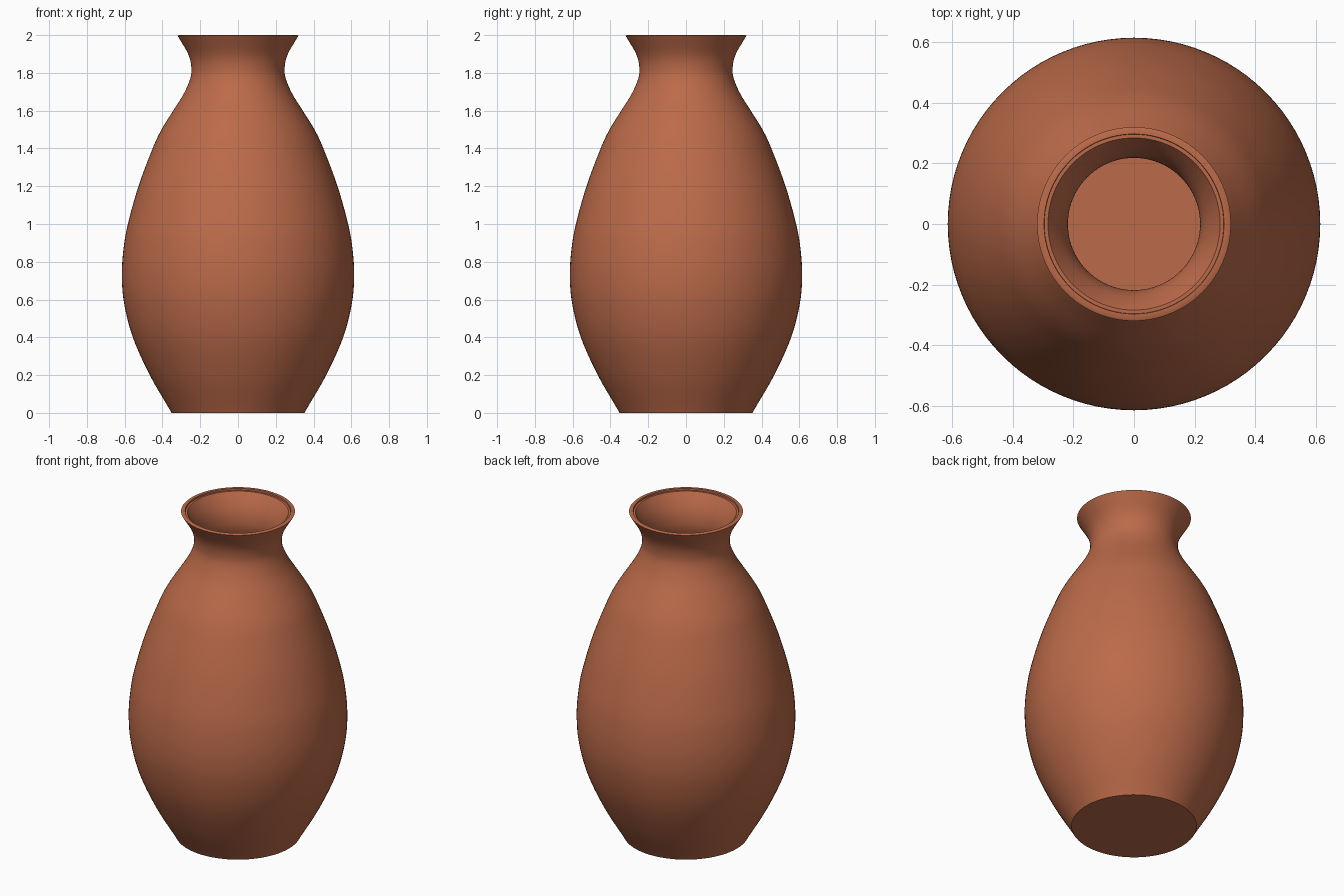
import bpy, bmesh, math
from mathutils import Vector

if "Cube" in bpy.data.objects:
    bpy.data.objects.remove(bpy.data.objects["Cube"])

SEGMENTS, STEPS, WALL = 96, 5, 0.028

# Outer silhouette as (radius, height)
KEYS = [(0.363, 0.02), (0.467, 0.2), (0.557, 0.4), (0.603, 0.58), (0.615, 0.73),
        (0.606, 0.87), (0.583, 1.0), (0.527, 1.2), (0.452, 1.4), (0.405, 1.5),
        (0.343, 1.6), (0.287, 1.69), (0.253, 1.77), (0.247, 1.83), (0.264, 1.9),
        (0.32, 1.997)]


def smooth_curve(keys):
    """Catmull-Rom curve through the key points."""
    p = [Vector(k) for k in keys]
    p = [2 * p[0] - p[1]] + p + [2 * p[-1] - p[-2]]
    out = []
    for a, b, c, d in zip(p, p[1:], p[2:], p[3:]):
        for i in range(STEPS):
            t = i / STEPS
            out.append(0.5 * (2 * b + (c - a) * t + (2 * a - 5 * b + 4 * c - d) * t * t
                              + (3 * b - a - 3 * c + d) * t ** 3))
    return out + [p[-2]]


outer = smooth_curve(KEYS)

# Inner wall: outer wall pushed inward along its normal
inner = []
for i, q in enumerate(outer):
    tan = (outer[min(i + 1, len(outer) - 1)] - outer[max(i - 1, 0)]).normalized()
    n = Vector((-tan.y, tan.x))
    inner.append(Vector((q.x + n.x * WALL, min(q.y + n.y * WALL, 1.99))))
inner = [q for q in inner if q.y > 0.05]

# Closed section: base, outer wall, rim, inner wall, inner floor
section = [Vector(v) for v in ((0, 0), (0.335, 0), (0.352, 0))] + outer
section += [Vector((0.315, 2.0)), Vector((0.297, 2.0))]
section += inner[::-1] + [Vector((inner[0].x - 0.02, 0.03)), Vector((0, 0.03))]

# Turn the section around the z axis
bm = bmesh.new()
verts = [bm.verts.new((q.x, 0, q.y)) for q in section]
edges = [bm.edges.new(pair) for pair in zip(verts, verts[1:])]
bmesh.ops.spin(bm, geom=verts + edges, cent=(0, 0, 0), axis=(0, 0, 1),
               angle=2 * math.pi, steps=SEGMENTS, use_duplicate=False)
bmesh.ops.remove_doubles(bm, verts=bm.verts, dist=0.0005)
bmesh.ops.recalc_face_normals(bm, faces=bm.faces)
for f in bm.faces:
    f.smooth = True

mesh = bpy.data.meshes.new("vase")
bm.to_mesh(mesh)
bm.free()
vase = bpy.data.objects.new("vase", mesh)
bpy.context.collection.objects.link(vase)

# Terracotta clay
clay = bpy.data.materials.new("terracotta")
clay.diffuse_color = (0.5, 0.145, 0.068, 1)
clay.use_nodes = True
clay.node_tree.nodes["Principled BSDF"].inputs["Base Color"].default_value = clay.diffuse_color
mesh.materials.append(clay)

bpy.context.view_layer.objects.active = vase
vase.select_set(True)
bpy.ops.object.shade_smooth_by_angle(angle=math.radians(50))
